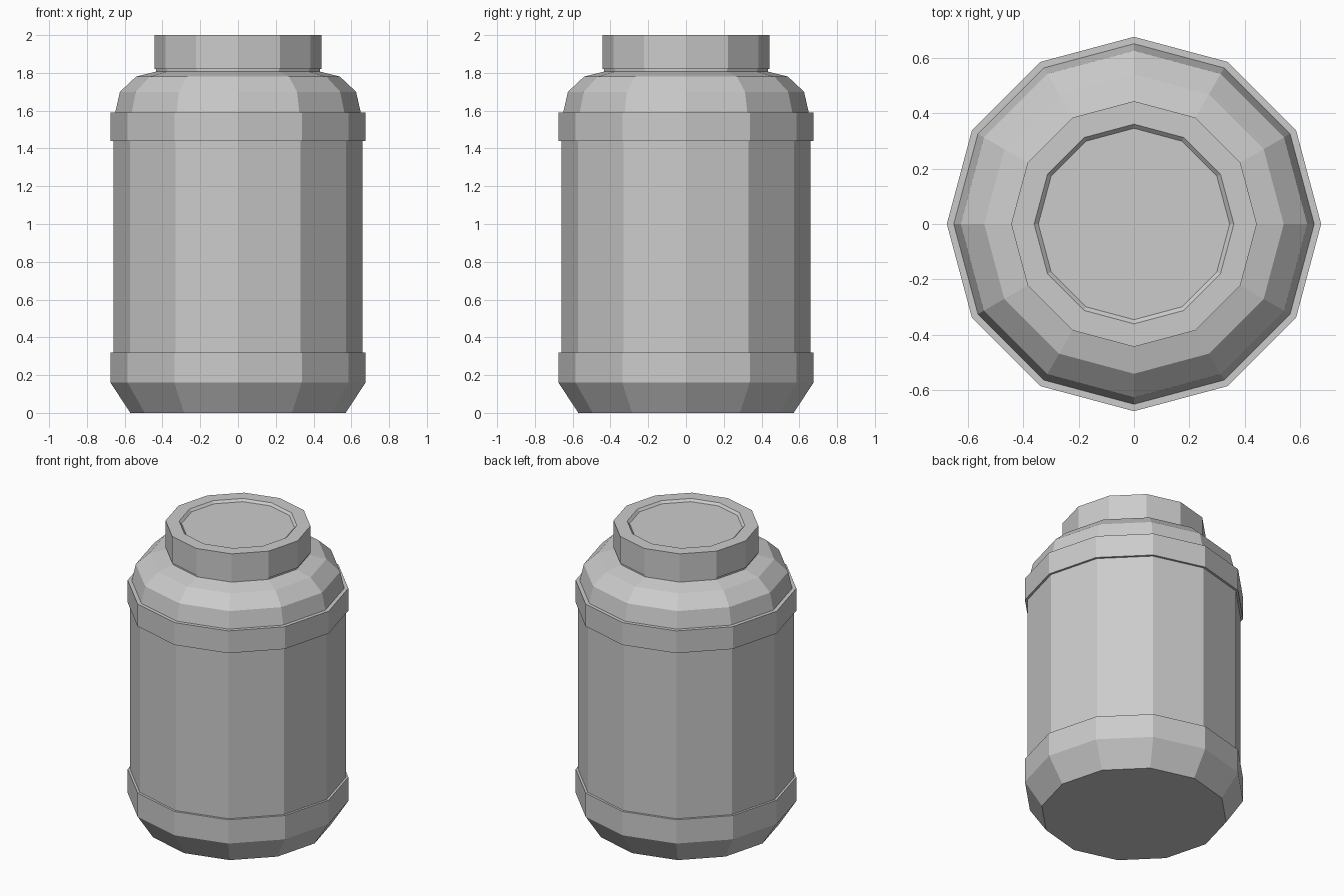
import bpy
import bmesh
from math import cos, sin, tau

SIDES = 12

cube = bpy.data.objects.get("Cube")
if cube:
    bpy.data.objects.remove(cube, do_unlink=True)

grey = bpy.data.materials.new("plain_grey")
grey.use_nodes = True
colour = (0.6, 0.6, 0.6, 1)
grey.diffuse_color = colour
grey.node_tree.nodes["Principled BSDF"].inputs["Base Color"].default_value = colour


def lathe(name, profile, closed=False):
    """Turn a (radius, height) profile into a faceted solid; open ones get end caps."""
    bm = bmesh.new()
    rings = [[bm.verts.new((r * cos(tau * i / SIDES), r * sin(tau * i / SIDES), z))
              for i in range(SIDES)] for r, z in profile]
    pairs = list(zip(rings, rings[1:]))
    if closed:
        pairs.append((rings[-1], rings[0]))
    else:
        bm.faces.new(rings[0][::-1])
        bm.faces.new(rings[-1])
    for low, high in pairs:
        for i in range(SIDES):
            j = (i + 1) % SIDES
            bm.faces.new((low[i], low[j], high[j], high[i]))
    bmesh.ops.recalc_face_normals(bm, faces=bm.faces)
    mesh = bpy.data.meshes.new(name)
    bm.to_mesh(mesh)
    bm.free()
    mesh.materials.append(grey)
    obj = bpy.data.objects.new(name, mesh)
    bpy.context.collection.objects.link(obj)
    return obj


# Jar with tapered base, lower band, straight wall and rounded shoulder
lathe("jar_body", [(0.57, 0), (0.675, 0.16), (0.675, 0.32), (0.66, 0.32),
                   (0.66, 1.44), (0.65, 1.59), (0.625, 1.7),
                   (0.54, 1.78), (0.42, 1.81), (0.42, 1.83)])

# Raised band below the shoulder
lathe("upper_band", [(0.64, 1.44), (0.675, 1.44), (0.675, 1.59), (0.64, 1.59)], closed=True)

# Screw lid with a shallow recess in its top
lathe("lid", [(0.435, 1.805), (0.435, 1.82), (0.443, 1.82), (0.443, 2.0), (0.36, 2.0), (0.345, 1.985)])
